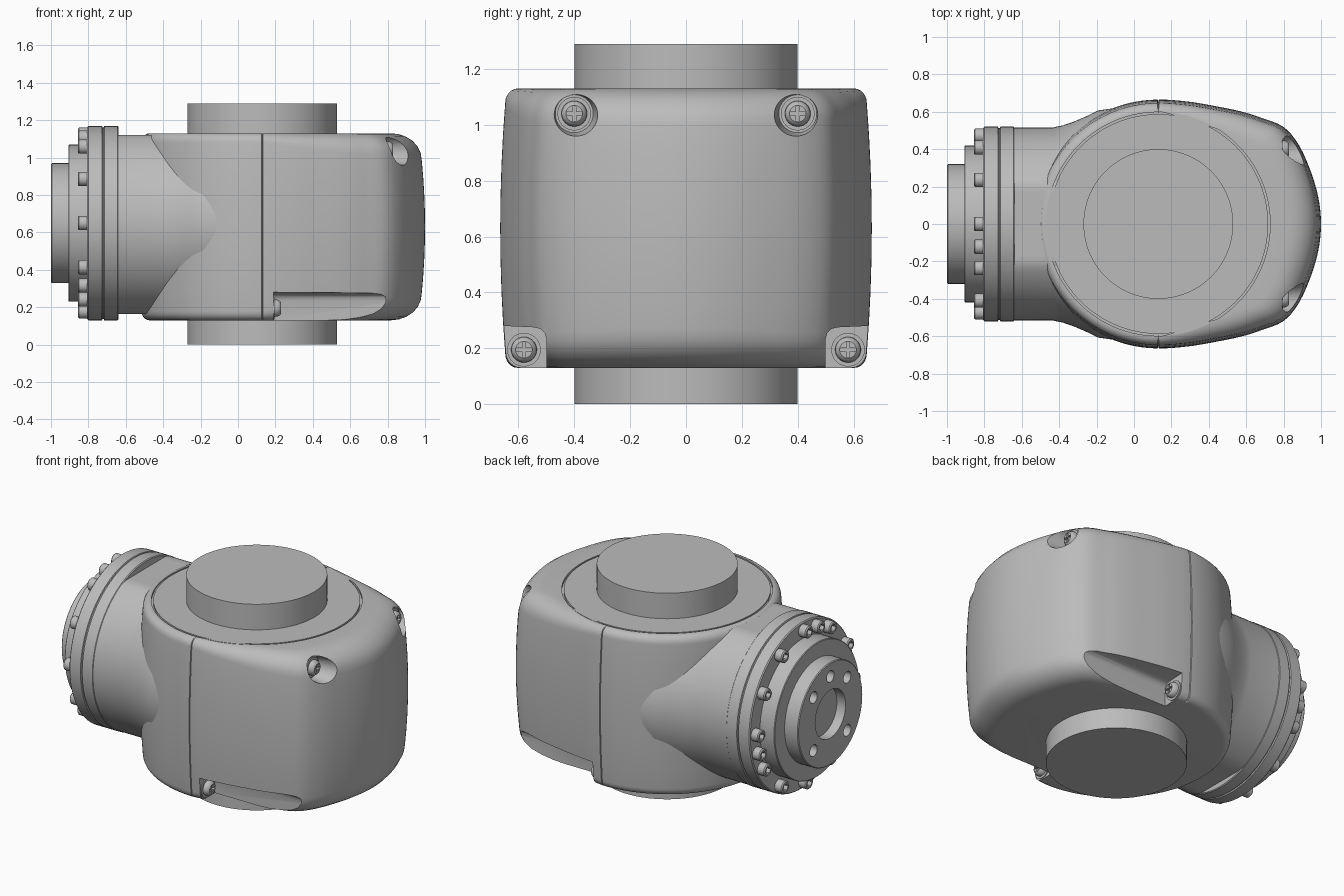
import bpy, bmesh, math
from math import sin, cos, radians, tau, pi
from mathutils import Vector

if "Cube" in bpy.data.objects:
    bpy.data.objects.remove(bpy.data.objects["Cube"])

grey = bpy.data.materials.new("machined grey")
grey.use_nodes = True
grey.diffuse_color = (0.5, 0.5, 0.5, 1)
grey.node_tree.nodes["Principled BSDF"].inputs["Base Color"].default_value = (0.5, 0.5, 0.5, 1)

CX = 0.13          # axis of the round housing
NZ = 0.65          # height of the side joint axis


def loft(name, rings):
    """Skin a stack of closed rings and cap both ends."""
    bm = bmesh.new()
    rows = [[bm.verts.new(p) for p in ring] for ring in rings]
    n = len(rows[0])
    for a, b in zip(rows, rows[1:]):
        for i in range(n):
            j = (i + 1) % n
            bm.faces.new((a[i], a[j], b[j], b[i]))
    bm.faces.new(rows[0][::-1])
    bm.faces.new(rows[-1])
    bmesh.ops.recalc_face_normals(bm, faces=bm.faces)
    mesh = bpy.data.meshes.new(name)
    bm.to_mesh(mesh)
    bm.free()
    obj = bpy.data.objects.new(name, mesh)
    mesh.materials.append(grey)
    bpy.context.collection.objects.link(obj)
    return obj


def ring_x(x, r, y=0.0, z=NZ, n=96):
    """Ring around an x axis; r is a number or a function of the angle."""
    f = r if callable(r) else (lambda t: r)
    return [(x, y + f(t) * cos(t), z + f(t) * sin(t))
            for t in (tau * i / n for i in range(n))]


def activate(obj):
    bpy.ops.object.select_all(action='DESELECT')
    obj.select_set(True)
    bpy.context.view_layer.objects.active = obj


def smooth(obj, angle=32):
    activate(obj)
    bpy.ops.object.shade_smooth_by_angle(angle=radians(angle))


def cut(obj, cutters):
    activate(obj)
    for c in cutters:
        c.hide_render = True
        m = obj.modifiers.new("cut", 'BOOLEAN')
        m.operation, m.solver, m.object = 'DIFFERENCE', 'EXACT', c
        bpy.ops.object.modifier_apply(modifier=m.name)
        bpy.data.objects.remove(c)


# Plan outline of the housing: (angle in degrees, radius) about its axis
OUTLINE = [(-20, .86), (0, .87), (20, .862), (31, .861), (38, .846), (46, .79),
           (62, .708), (76, .674), (90, .665), (110, .665)]


def outline(deg):
    deg = abs(deg)
    if deg >= 90:
        return .665
    k = max(i for i in range(1, len(OUTLINE) - 2) if OUTLINE[i][0] <= deg)
    (a0, r0), (a1, r1), (a2, r2), (a3, r3) = OUTLINE[k - 1:k + 3]
    h = a2 - a1
    m1, m2 = (r2 - r0) / (a2 - a0) * h, (r3 - r1) / (a3 - a1) * h
    t = (deg - a1) / h
    return ((2*t**3 - 3*t*t + 1) * r1 + (t**3 - 2*t*t + t) * m1
            + (3*t*t - 2*t**3) * r2 + (t**3 - t*t) * m2)


ANGLES = sorted([-180 + 2 * i for i in range(180)] + [s * 90 + d for s in (-1, 1) for d in (-.3, .3)])
MID, HALF = 0.63, 0.5


def body_ring(side, phi):
    """Ring on the rounded wall; phi runs from 0 (wall) to 90 (flat end)."""
    pts = []
    for d in ANGLES:
        a = radians(d)
        c = max(0, cos(a))
        rh, rv = .045 + .12 * c, .05 + .09 * c
        p = radians(phi)
        r = outline(d) - .018 - rh * (1 - cos(p))
        if abs(d) == 90:
            r -= .01                      # seam between housing and cover
        pts.append((CX + r * cos(a), r * sin(a), MID + side * (HALF - rv * (1 - sin(p)))))
    return pts


def belly_ring(f):
    """Slightly bulging wall between the rounded ends."""
    low, high = body_ring(-1, 0), body_ring(1, 0)
    pts = []
    for lo, hi, d in zip(low, high, ANGLES):
        v = Vector(lo).lerp(Vector(hi), f)
        bulge = .018 * (1 - (2 * f - 1) ** 2)
        pts.append(v + Vector((cos(radians(d)), sin(radians(d)), 0)) * bulge)
    return pts


def circle_z(r, z):
    return [(CX + r * cos(radians(d)), r * sin(radians(d)), z) for d in ANGLES]


# Housing with its rounded cover and a ring groove in the top
PHIS = (0, 15, 30, 45, 60, 75, 90)
TOP = MID + HALF
rings = [body_ring(-1, p) for p in reversed(PHIS)]
rings += [belly_ring(i / 8) for i in range(1, 8)]
rings += [body_ring(1, p) for p in PHIS]
rings += [circle_z(.598, TOP), circle_z(.598, TOP - .015),
          circle_z(.587, TOP - .015), circle_z(.587, TOP)]
housing = loft("housing", rings)

# Screw pockets: two round ones high up, two corner slots low down
pockets = []
for s in (-1, 1):
    pockets.append(loft("round_pocket", [ring_x(.79, .068, s * .4, 1.04, 40),
                                         ring_x(1.05, .105, s * .4, 1.04, 40)]))
    section = [(.8, 0), (.5, 0), (.5, .235), (.506, .256), (.52, .269), (.54, .275), (.8, .287)]
    pockets.append(loft("corner_slot", [[(x, s * y, z) for y, z in section] for x in (.19, 1.1)]))
cut(housing, pockets)
smooth(housing)

# Output shaft running through the housing
smooth(loft("vertical_shaft", [circle_z(.4, 0), circle_z(.4, 1.29)]))


# Side neck: flattened top and bottom, flaring into the housing
def neck_ring(x, flare):
    return [(px, y * flare, min(max(z, .165), 1.122)) for px, y, z in ring_x(x, .517)]


smooth(loft("side_neck", [neck_ring(*p) for p in (
    (-.65, 1), (-.43, 1), (-.38, 1.02), (-.32, 1.06), (-.26, 1.11), (-.19, 1.175), (-.1, 1.2))]))

# Stepped flange and hub with a centre recess
flange = loft("flange_and_hub", [ring_x(*p) for p in (
    (-.64, .515), (-.645, .52), (-.715, .52), (-.718, .512), (-.724, .512), (-.727, .52),
    (-.8, .52), (-.806, .514), (-.806, .42), (-.903, .42), (-.907, .416), (-.907, .32),
    (-.995, .32), (-1, .315), (-1, .15), (-.94, .15))])
cut(flange, [loft("hub_hole", [ring_x(x, .036, -.235 * cos(radians(a)), NZ + .235 * sin(radians(a)), 24)
                               for x in (-1.05, -.95)]) for a in (45, 90, 135, 225, 315)])
smooth(flange)


# Socket head bolts around the flange
def hexagon(t):
    return .02 / cos(t % (pi / 3) - pi / 6)


for a in [30 * k for k in range(12)] + [75, 195, 315]:
    y, z = -.472 * cos(radians(a)), NZ + .472 * sin(radians(a))
    smooth(loft("flange_bolt", [ring_x(x, r, y, z, 36) for x, r in (
        (-.8, .038), (-.85, .038), (-.856, .032), (-.856, hexagon), (-.83, hexagon))]))


# Cross recess screws with washers in the pockets
def cross(t):
    p = (t + pi / 4) % (pi / 2) - pi / 4
    return min(.028 / cos(p), .006 / max(abs(sin(p)), .001))


for x0, y0, z0 in ((.79, .4, 1.04), (.19, .58, .195)):
    for s in (-1, 1):
        smooth(loft("cover_screw", [ring_x(x0 + x, r, s * y0, z0, 72) for x, r in (
            (-.01, .06), (.006, .06), (.006, .046), (.022, .045), (.034, .038),
            (.04, .03), (.04, cross), (.022, cross))]))
